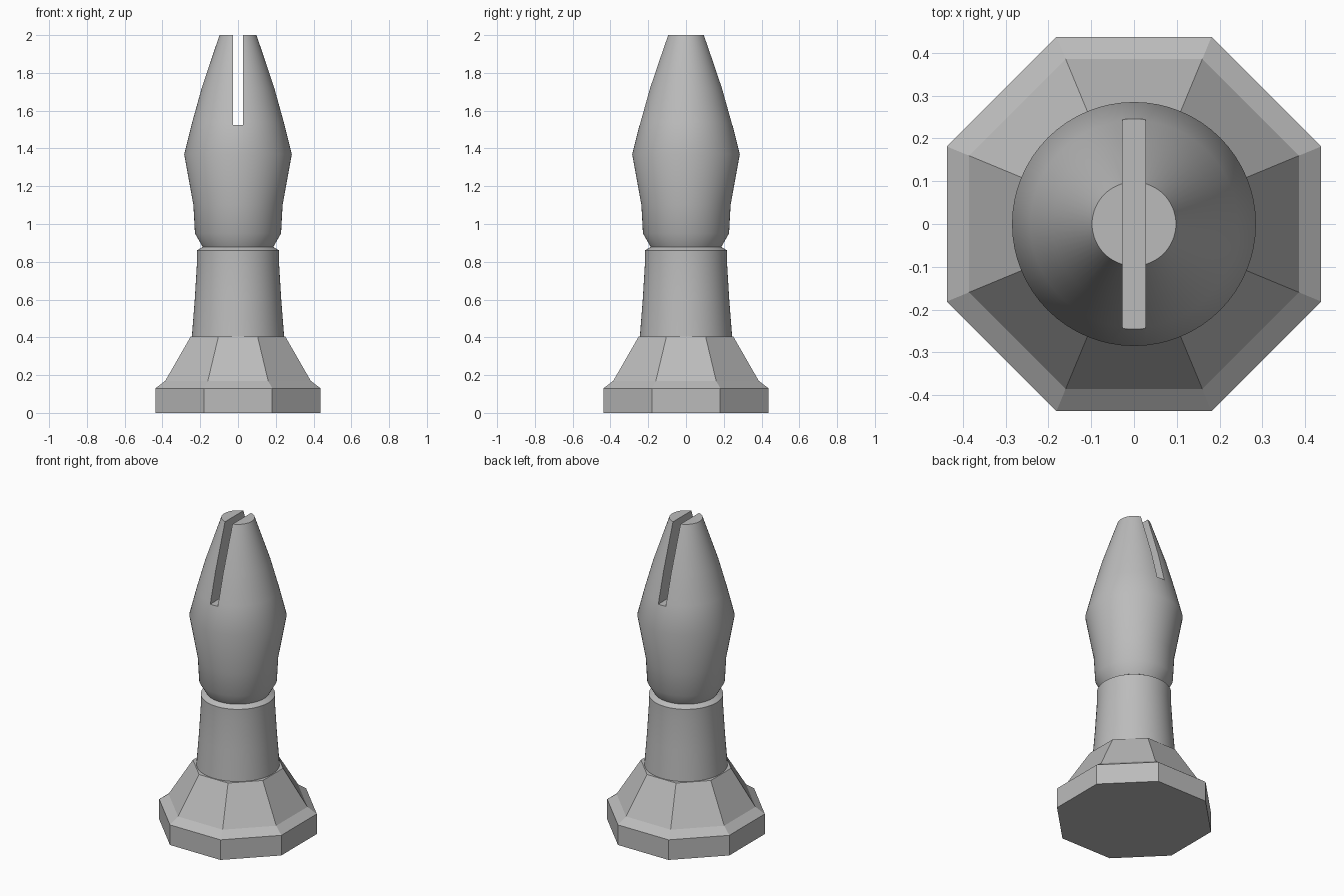
import bpy, bmesh, math

cube = bpy.data.objects.get("Cube")
if cube:
    bpy.data.objects.remove(cube, do_unlink=True)

grey = bpy.data.materials.new("plain grey")
grey.use_nodes = True
colour = (0.5, 0.5, 0.5, 1)
grey.diffuse_color = colour
grey.node_tree.nodes["Principled BSDF"].inputs["Base Color"].default_value = colour


def lathe(name, profile, sides, turn=0.0):
    """Capped solid from (radius, height) rings."""
    bm = bmesh.new()
    rings = []
    for r, z in profile:
        angles = [turn + math.tau * i / sides for i in range(sides)]
        rings.append([bm.verts.new((r * math.cos(a), r * math.sin(a), z)) for a in angles])
    for low, high in zip(rings, rings[1:]):
        for i in range(sides):
            j = (i + 1) % sides
            bm.faces.new((low[i], low[j], high[j], high[i]))
    bm.faces.new(rings[0][::-1])
    bm.faces.new(rings[-1])
    mesh = bpy.data.meshes.new(name)
    bm.to_mesh(mesh)
    bm.free()
    mesh.materials.append(grey)
    obj = bpy.data.objects.new(name, mesh)
    bpy.context.collection.objects.link(obj)
    return obj


def smooth(obj, degrees):
    bpy.ops.object.select_all(action="DESELECT")
    obj.select_set(True)
    bpy.context.view_layer.objects.active = obj
    bpy.ops.object.shade_smooth_by_angle(angle=math.radians(degrees))


# Octagonal foot: the radii are given across the flats
flat = 1 / math.cos(math.pi / 8)
foot = [(0.437, 0), (0.437, 0.13), (0.385, 0.17), (0.25, 0.405)]
lathe("octagonal_base", [(r * flat, z) for r, z in foot], 8, math.pi / 8)

# Round stem with a chamfered rim
stem = lathe("stem", [(0.245, 0.39), (0.243, 0.42), (0.229, 0.6), (0.218, 0.78),
                      (0.218, 0.86), (0.185, 0.88)], 64)
smooth(stem, 30)

# Pointed head, cut off flat at the tip
head = lathe("head", [(0.185, 0.875), (0.228, 0.95), (0.236, 1.1), (0.285, 1.37),
                      (0.242, 1.54), (0.192, 1.72), (0.098, 2.0)], 64)

# Slot running front to back through the tip
bpy.ops.mesh.primitive_cube_add(size=1, location=(0, 0, 1.825))
cutter = bpy.context.object
cutter.name = "slot_cutter"
cutter.scale = (0.054, 1, 0.6)
bpy.context.view_layer.update()
slot = head.modifiers.new("Slot", "BOOLEAN")
slot.operation = "DIFFERENCE"
slot.solver = "EXACT"
slot.object = cutter
bpy.context.view_layer.objects.active = head
bpy.ops.object.modifier_apply(modifier="Slot")
bpy.data.objects.remove(cutter, do_unlink=True)
smooth(head, 35)
